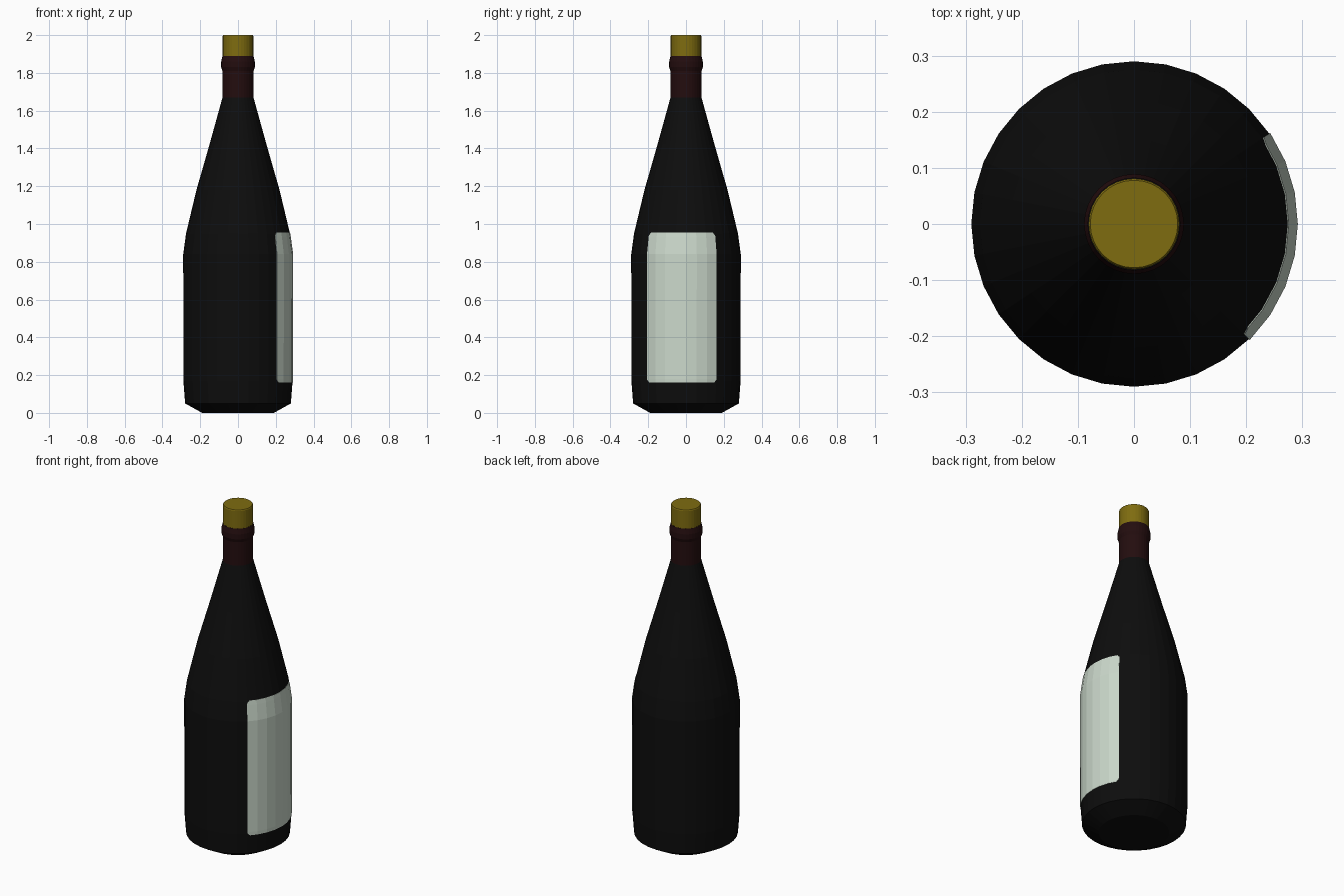
import bpy, bmesh, math

if "Cube" in bpy.data.objects:
    bpy.data.objects.remove(bpy.data.objects["Cube"])

SIDES = 32
STEP = 2 * math.pi / SIDES


def material(name, rgb):
    m = bpy.data.materials.new(name)
    m.diffuse_color = (*rgb, 1)
    m.use_nodes = True
    m.node_tree.nodes["Principled BSDF"].inputs["Base Color"].default_value = m.diffuse_color
    return m


def add_object(name, bm, mat):
    mesh = bpy.data.meshes.new(name)
    bm.to_mesh(mesh)
    bm.free()
    mesh.materials.append(mat)
    ob = bpy.data.objects.new(name, mesh)
    bpy.context.collection.objects.link(ob)
    return ob


def lathe(name, profile, mat, bottom=False, top=False):
    """Turn (radius, height) points into a faceted round part."""
    bm = bmesh.new()
    rings = [[bm.verts.new((r * math.cos(i * STEP), r * math.sin(i * STEP), z))
              for i in range(SIDES)] for r, z in profile]
    for a, b in zip(rings, rings[1:]):
        for i in range(SIDES):
            j = (i + 1) % SIDES
            bm.faces.new((a[i], a[j], b[j], b[i]))
    if bottom:
        bm.faces.new(rings[0][::-1])
    if top:
        bm.faces.new(rings[-1])
    return add_object(name, bm, mat)


glass = material("black glass", (0.004, 0.004, 0.004))
foil = material("dark red foil", (0.017, 0.004, 0.0045))
gold = material("gold cap", (0.21, 0.15, 0.005))
paper = material("pale label paper", (0.60, 0.69, 0.60))

# Glass body, from chamfered base to the bottom of the neck
body = [(0.19, 0), (0.28, 0.05), (0.289, 0.17), (0.29, 0.84), (0.275, 0.95),
        (0.22, 1.18), (0.151, 1.42), (0.082, 1.67)]
lathe("bottle_body", body, glass, bottom=True)

# Foil-wrapped neck with a raised ring
lathe("neck_foil", [(0.082, 1.67), (0.082, 1.81), (0.089, 1.83), (0.089, 1.86),
                    (0.082, 1.89)], foil)

# Cap
lathe("cap", [(0.081, 1.89), (0.081, 1.995), (0.078, 2.0)], gold, top=True)


def body_radius(z):
    for (r0, z0), (r1, z1) in zip(body, body[1:]):
        if z <= z1:
            return r0 + (r1 - r0) * (z - z0) / (z1 - z0)
    return body[-1][0]


def on_facet(u, z):
    """Point just outside the glass; u counts body sides from +x."""
    i = math.floor(u)
    t = u - i
    r = body_radius(z) + 0.002
    x = (1 - t) * math.cos(i * STEP) + t * math.cos((i + 1) * STEP)
    y = (1 - t) * math.sin(i * STEP) + t * math.sin((i + 1) * STEP)
    return (r * x, r * y, z)


# Label wrapped over seven sides, with clipped corners
bm = bmesh.new()
columns = [-4, -3.75] + list(range(-3, 3)) + [2.75, 3]
grid = []
for u in columns:
    cut = 0.016 if u in (-4, 3) else 0
    grid.append([bm.verts.new(on_facet(u, z))
                 for z in (0.16 + cut, 0.18, 0.84, 0.93, 0.955 - cut)])
for a, b in zip(grid, grid[1:]):
    for k in range(len(a) - 1):
        bm.faces.new((a[k], b[k], b[k + 1], a[k + 1]))
label = add_object("label", bm, paper)
thick = label.modifiers.new("paper thickness", 'SOLIDIFY')
thick.thickness = 0.003
thick.offset = -1
